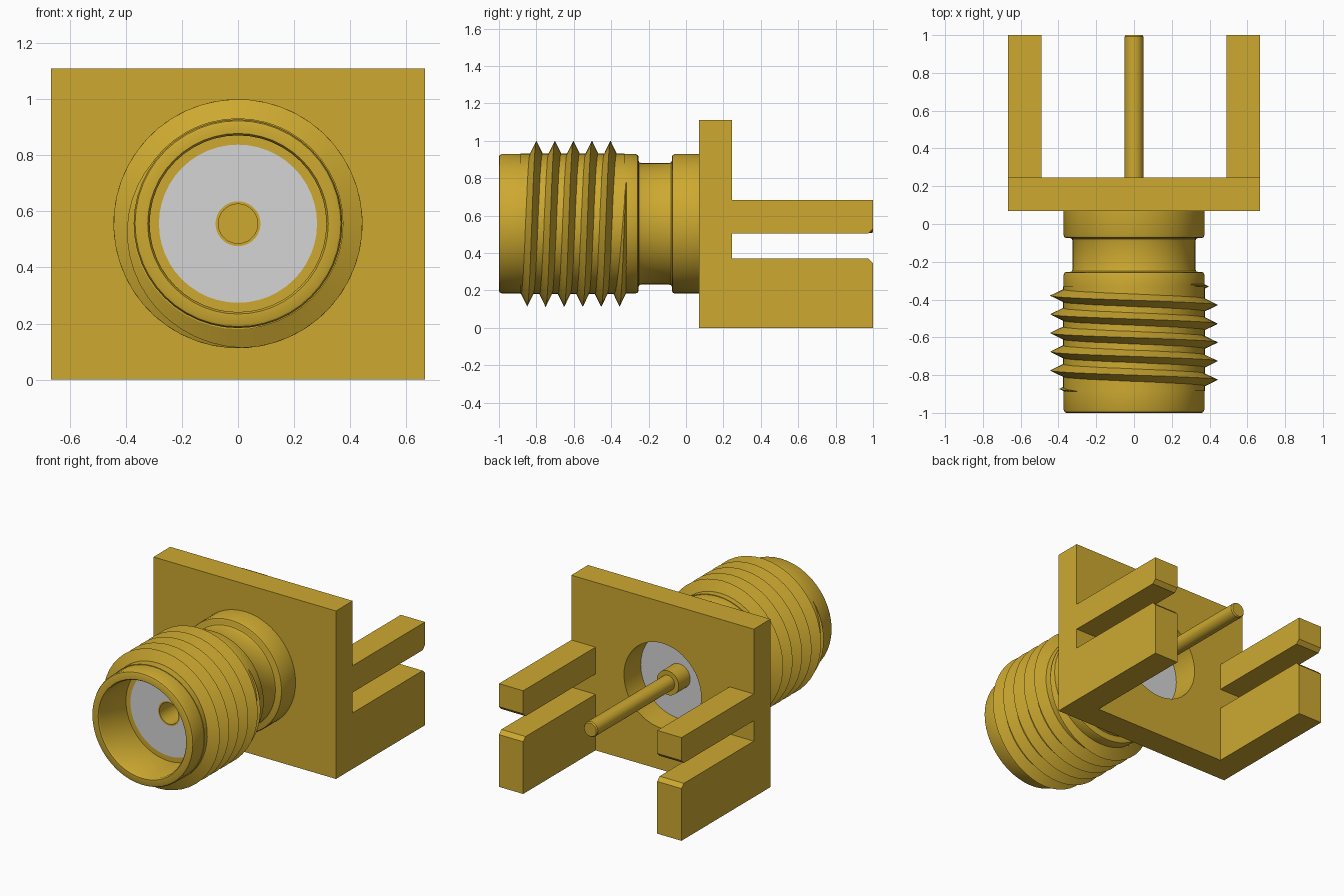
import bpy, bmesh, math
from mathutils import Matrix, Vector

if "Cube" in bpy.data.objects:
    bpy.data.objects.remove(bpy.data.objects["Cube"], do_unlink=True)

AXIS_Z = 0.556   # height of the barrel axis
SEG = 48


def make_material(name, srgb):
    col = [(c / 255 / 12.92) if c < 11 else ((c / 255 + 0.055) / 1.055) ** 2.4 for c in srgb] + [1.0]
    m = bpy.data.materials.new(name)
    m.use_nodes = True
    m.diffuse_color = col
    m.node_tree.nodes["Principled BSDF"].inputs["Base Color"].default_value = col
    return m


GOLD = make_material("gold", (205, 169, 48))
WHITE = make_material("insulator white", (213, 213, 213))


def finish(bm, name, mat, smooth=False):
    bmesh.ops.recalc_face_normals(bm, faces=bm.faces)
    me = bpy.data.meshes.new(name)
    bm.to_mesh(me)
    bm.free()
    ob = bpy.data.objects.new(name, me)
    bpy.context.collection.objects.link(ob)
    me.materials.append(mat)
    if smooth:
        bpy.ops.object.select_all(action='DESELECT')
        ob.select_set(True)
        bpy.context.view_layer.objects.active = ob
        bpy.ops.object.shade_smooth_by_angle(angle=math.radians(35))
    return ob


def revolve(name, profile, mat, closed=True):
    """Spin (y, radius) points around the barrel axis."""
    bm = bmesh.new()
    vs = [bm.verts.new((0, y, AXIS_Z + r)) for y, r in profile]
    pairs = list(zip(vs, vs[1:])) + ([(vs[-1], vs[0])] if closed else [])
    edges = [bm.edges.new(p) for p in pairs]
    bmesh.ops.spin(bm, geom=vs + edges, cent=(0, 0, AXIS_Z), axis=(0, 1, 0),
                   angle=math.tau, steps=SEG, use_merge=False)
    bmesh.ops.remove_doubles(bm, verts=bm.verts, dist=1e-4)
    return finish(bm, name, mat, True)


def extrude_x(name, outline, x0, x1, mat):
    """Extrude a (y, z) outline from x0 to x1."""
    bm = bmesh.new()
    face = bm.faces.new([bm.verts.new((x0, y, z)) for y, z in outline])
    res = bmesh.ops.extrude_face_region(bm, geom=[face])
    new = [v for v in res["geom"] if isinstance(v, bmesh.types.BMVert)]
    bmesh.ops.translate(bm, verts=new, vec=(x1 - x0, 0, 0))
    return finish(bm, name, mat)


# Mounting plate with a round through hole
plate = extrude_x("mounting_plate", [(0.07, 0), (0.245, 0), (0.245, 1.11), (0.07, 1.11)],
                  -0.667, 0.667, GOLD)
cutter = revolve("hole_cutter", [(-0.1, 0), (-0.1, 0.282), (0.4, 0.282), (0.4, 0)], GOLD, False)
cutter.hide_render = True
mod = plate.modifiers.new("hole", 'BOOLEAN')
mod.operation = 'DIFFERENCE'
mod.solver = 'EXACT'
mod.object = cutter
bpy.ops.object.select_all(action='DESELECT')
plate.select_set(True)
bpy.context.view_layer.objects.active = plate
bpy.ops.object.modifier_apply(modifier="hole")
bpy.data.objects.remove(cutter, do_unlink=True)
bpy.ops.object.shade_smooth_by_angle(angle=math.radians(35))

# Board legs: a thin upper and a tall lower one on each side, chamfered at the slot
C = 0.025
upper = [(0.245, 0.505), (1 - C, 0.505), (1, 0.505 + C), (1, 0.682), (0.245, 0.682)]
lower = [(0.245, 0), (1, 0), (1, 0.37 - C), (1 - C, 0.37), (0.245, 0.37)]
for side, s in (("left", 1), ("right", -1)):
    extrude_x(f"upper_leg_{side}", upper, s * 0.49, s * 0.667, GOLD)
    extrude_x(f"lower_leg_{side}", lower, s * 0.49, s * 0.667, GOLD)

# Barrel: rim, thread core, collar, neck, base collar, then the stepped bore
revolve("barrel", [
    (-1.0, 0.322), (-1.0, 0.358), (-0.996, 0.367), (-0.985, 0.372),
    (-0.885, 0.372), (-0.885, 0.376), (-0.33, 0.376), (-0.33, 0.372),
    (-0.268, 0.372), (-0.258, 0.368), (-0.254, 0.358),
    (-0.254, 0.338), (-0.25, 0.329), (-0.24, 0.325),
    (-0.09, 0.325), (-0.079, 0.329), (-0.075, 0.338),
    (-0.075, 0.358), (-0.071, 0.368), (-0.061, 0.372),
    (0.07, 0.372), (0.07, 0.282), (-0.72, 0.282), (-0.72, 0.315), (-0.99, 0.315)], GOLD)

# Insulator disc around the contact
revolve("insulator", [(-0.72, 0.08), (-0.72, 0.282), (0.07, 0.282), (0.07, 0.08)], WHITE)

# Centre contact: socket at the front, collar and pin at the back
revolve("centre_contact", [
    (-0.45, 0), (-0.45, 0.07), (-0.72, 0.07), (-0.72, 0.08), (0.19, 0.08),
    (0.19, 0.05), (0.992, 0.05), (1.0, 0.044), (1.0, 0)], GOLD, False)

# Helical thread ridge that fades into the core at both ends
PITCH, CREST, ROOT, HALF = 0.099, 0.444, 0.368, 0.037
start, end = -1.7 * math.pi, 9.7 * math.pi
steps = int((end - start) / math.tau * SEG)
bm = bmesh.new()
rings = []
for i in range(steps + 1):
    a = start + (end - start) * i / steps
    fade = min(1.0, 0.1 + (a - start) / (0.8 * math.pi), 0.1 + (end - a) / (0.8 * math.pi))
    y = -0.80 + PITCH * a / math.tau
    ring = []
    for dy, r in ((-HALF * fade, ROOT), (0, ROOT + (CREST - ROOT) * fade), (HALF * fade, ROOT)):
        ring.append(bm.verts.new((-r * math.sin(a), y + dy, AXIS_Z + r * math.cos(a))))
    rings.append(ring)
for p, q in zip(rings, rings[1:]):
    for k in range(3):
        n = (k + 1) % 3
        bm.faces.new((p[k], p[n], q[n], q[k]))
bm.faces.new(rings[0])
bm.faces.new(rings[-1])
finish(bm, "thread", GOLD, True)
